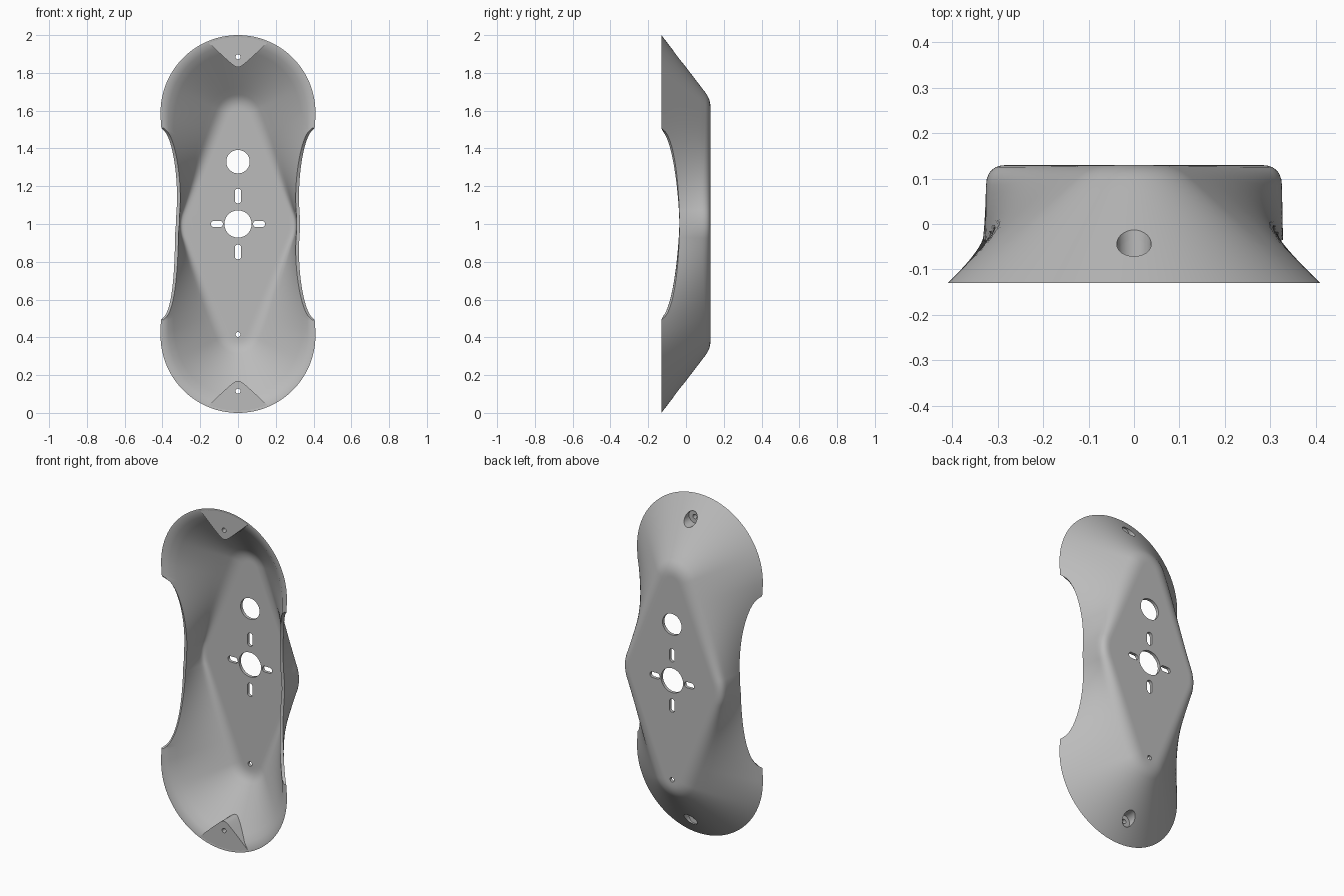
import bpy, bmesh, math
from mathutils import Vector

cube = bpy.data.objects.get("Cube")
if cube:
    bpy.data.objects.remove(cube, do_unlink=True)

grey = bpy.data.materials.new("plain grey")
grey.use_nodes = True
GREY = (0.5, 0.5, 0.5, 1)
grey.diffuse_color = GREY
grey.node_tree.nodes["Principled BSDF"].inputs["Base Color"].default_value = GREY

FRONT, BACK = -0.13, 0.13
THICK = 0.018
ARC_H, ARC_R = 0.59, 0.41      # rim arc: height from the middle, radius
TIP_H, TIP_R = 0.56, 0.10      # rounded diamond tips
SIDE_X, SIDE_R = 0.125, 0.20   # rounded diamond side corners
FILLET = 0.045
# Normal angle of the straight diamond edge
EDGE = math.acos((SIDE_R - TIP_R) / math.hypot(SIDE_X, TIP_H)) - math.atan2(SIDE_X, TIP_H)


def make_object(name, bm):
    mesh = bpy.data.meshes.new(name)
    bm.to_mesh(mesh)
    bm.free()
    ob = bpy.data.objects.new(name, mesh)
    bpy.context.collection.objects.link(ob)
    mesh.materials.append(grey)
    return ob


def activate(ob):
    bpy.ops.object.select_all(action='DESELECT')
    ob.select_set(True)
    bpy.context.view_layer.objects.active = ob


def diamond(seg, f, inset):
    """Point (x, h) on one quarter of the rounded diamond."""
    def arc(a, x, h, r):
        return Vector((x + (r - inset) * math.sin(a), h + (r - inset) * math.cos(a)))
    if seg == 0:
        return arc(EDGE * f, 0, TIP_H, TIP_R)
    if seg == 1:
        return arc(EDGE, 0, TIP_H, TIP_R).lerp(arc(EDGE, SIDE_X, 0, SIDE_R), f)
    return arc(EDGE + (math.pi / 2 - EDGE) * f, SIDE_X, 0, SIDE_R)


def rim(seg, f, full):
    """Matching point (x, h) on the front rim; full = broader flank."""
    if seg == 0:
        return Vector((ARC_R * math.sin(EDGE * f), ARC_H + ARC_R * math.cos(EDGE * f)))
    top, low = ARC_H + ARC_R * math.cos(EDGE), SIDE_R * math.cos(EDGE)
    h = top + (low - top) * f if seg == 1 else low * (1 - f)
    if h > ARC_H:
        return Vector((math.sqrt(ARC_R ** 2 - (h - ARC_H) ** 2), h))
    k = h / ARC_H
    k = math.sin(k * math.pi / 2) if full else k * k * (3 - 2 * k)
    return Vector((0.33 + 0.08 * k, h))


def side_cut(h):
    """Front edge of the wall, scooped away along the waist."""
    if h >= 0.5:
        return FRONT
    return -0.035 - 0.095 * (1 - math.sqrt(1 - (h / 0.5) ** 2))


def column(seg, f, full):
    """One strip of points (x, y, h) from the flat back to the rim."""
    p2, q2 = diamond(seg, f, 0), rim(seg, f, full)
    p, q = Vector((p2.x, BACK, p2.y)), Vector((q2.x, FRONT, q2.y))
    end = 1.0
    if q.y < side_cut(q.z) - 1e-5:
        lo, hi = 0.0, 1.0
        for _ in range(30):
            end = (lo + hi) / 2
            m = p.lerp(q, end)
            if m.y > side_cut(m.z):
                lo = end
            else:
                hi = end
    q = p.lerp(q, end)
    i = diamond(seg, f, FILLET)
    a = Vector((i.x, BACK, i.y))
    b = p + (q - p).normalized() * FILLET
    inner = diamond(seg, f, FILLET + 0.008)
    pts = [Vector((inner.x, BACK, inner.y))]
    for k in range(7):
        t = k / 6
        pts.append(a * (1 - t) ** 2 + p * 2 * t * (1 - t) + b * t * t)
    pts += [b.lerp(q, k / 8) for k in range(1, 9)]
    return pts


def quarter(full):
    keys = [(s, k / n) for s, n in ((0, 24), (1, 64), (2, 14)) for k in range(n)]
    return [column(s, f, full) for s, f in keys + [(2, 1.0)]]


# Dished shell, quarter by quarter around the rim
bm = bmesh.new()
loops = []
for sx, sz, full in ((1, 1, False), (1, -1, False), (-1, -1, True), (-1, 1, False)):
    cols = [[(sx * v.x, v.y, 1 + sz * v.z) for v in c] for c in quarter(full)]
    if sx * sz < 0:
        cols.reverse()
    loops += cols[:-1]
grid = [[bm.verts.new(v) for v in c] for c in loops]
for i, c in enumerate(grid):
    d = grid[(i + 1) % len(grid)]
    for j in range(len(c) - 1):
        bm.faces.new((c[j], c[j + 1], d[j + 1], d[j]))
plate = bm.faces.new([c[0] for c in grid])
bmesh.ops.recalc_face_normals(bm, faces=bm.faces[:])
plate.normal_update()
if plate.normal.y < 0:
    bmesh.ops.reverse_faces(bm, faces=bm.faces[:])
shell = make_object("dished_shell", bm)
solid = shell.modifiers.new("thickness", 'SOLIDIFY')
solid.thickness = THICK
solid.offset = -1
activate(shell)
bpy.ops.object.modifier_apply(modifier=solid.name)
for v in shell.data.vertices:
    v.co.y = max(v.co.y, FRONT)


# Wedge-shaped mounts filling the shell at both ends
def mount(name, sz):
    bm = bmesh.new()
    rows = []
    for k in range(-20, 21):
        x = 0.154 * k / 20
        rings = []
        for h in (0.81 + math.hypot(0.02, 0.95 * x), ARC_H + math.sqrt(0.16 - x * x)):
            s = (ARC_R - math.hypot(x, h - ARC_H)) / 0.33
            y = max(FRONT + 0.26 * s - 0.011, FRONT + 0.002)
            rings += [(x, FRONT, h), (x, y, h)]
        a, b, c, d = rings
        rows.append([bm.verts.new((v[0], v[1], 1 + sz * v[2])) for v in (a, b, d, c)])
    for r, s in zip(rows, rows[1:]):
        for j in range(4):
            n = (j + 1) % 4
            bm.faces.new((r[j], r[n], s[n], s[j]))
    bm.faces.new(rows[0])
    bm.faces.new(rows[-1])
    bmesh.ops.recalc_face_normals(bm, faces=bm.faces[:])
    return make_object(name, bm)


upper, lower = mount("upper_mount", 1), mount("lower_mount", -1)


# Round and slotted holes
def drill(ob, x, z, r, y0, y1, dx=0, dz=0):
    bm = bmesh.new()
    ring = []
    start = math.atan2(dz, dx) - math.pi / 2
    for k in range(48):
        a = start + 2 * math.pi * (k + 0.5) / 48
        s = 1 if k < 24 else -1
        ring.append((x + s * dx + r * math.cos(a), z + s * dz + r * math.sin(a)))
    face = bm.faces.new([bm.verts.new((u, y0, w)) for u, w in ring])
    ext = bmesh.ops.extrude_face_region(bm, geom=[face])
    for v in ext["geom"]:
        if isinstance(v, bmesh.types.BMVert):
            v.co.y = y1
    bmesh.ops.recalc_face_normals(bm, faces=bm.faces[:])
    cutter = make_object("hole_cutter", bm)
    cutter.hide_render = True
    cut = ob.modifiers.new("hole", 'BOOLEAN')
    cut.operation, cut.solver, cut.object = 'DIFFERENCE', 'EXACT', cutter
    activate(ob)
    bpy.ops.object.modifier_apply(modifier=cut.name)
    bpy.data.objects.remove(cutter, do_unlink=True)


for z, r in ((1, 0.072), (1.33, 0.062), (0.415, 0.013)):
    drill(shell, 0, z, r, 0.05, 0.2)
for s in (-1, 1):
    drill(shell, 0, 1 + s * 0.148, 0.017, 0.05, 0.2, dz=0.022)
    drill(shell, s * 0.112, 1, 0.017, 0.05, 0.2, dx=0.015)
for ob, z in ((upper, 1.885), (lower, 0.115)):
    for part in (shell, ob):
        drill(part, 0, z, 0.038, -0.082, 0.1)
    drill(ob, 0, z, 0.013, -0.2, 0)

for ob in (shell, upper, lower):
    activate(ob)
    bpy.ops.object.shade_smooth_by_angle(angle=math.radians(35))
